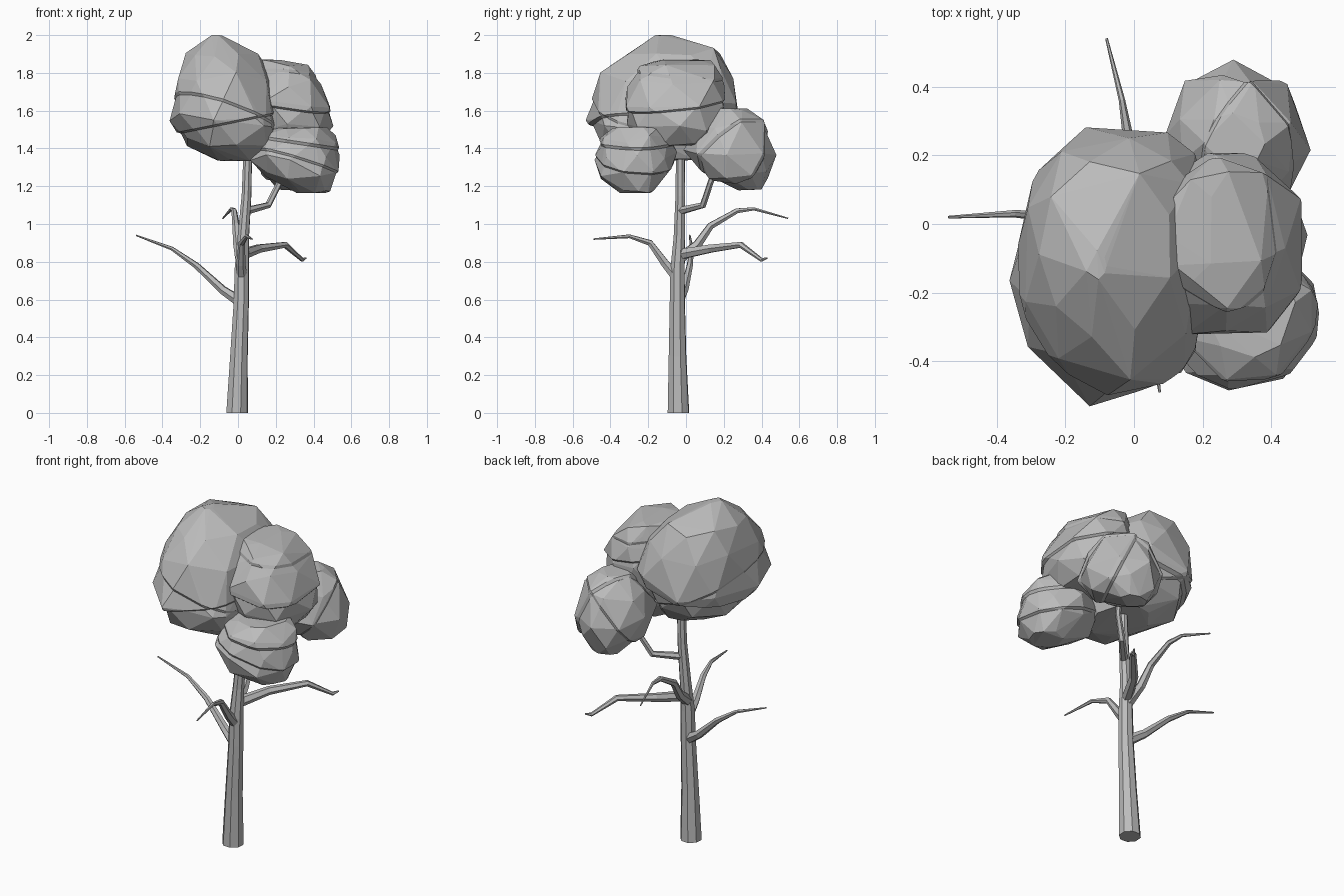
import bpy, bmesh, math, random
from mathutils import Vector

cube = bpy.data.objects.get("Cube")
if cube:
    bpy.data.objects.remove(cube, do_unlink=True)
random.seed(4)

GREY = (0.5, 0.5, 0.5, 1)
mat = bpy.data.materials.new("plain grey")
mat.use_nodes = True
mat.diffuse_color = GREY
mat.node_tree.nodes["Principled BSDF"].inputs["Base Color"].default_value = GREY


def add_mesh(name, mesh):
    mesh.materials.clear()
    mesh.materials.append(mat)
    obj = bpy.data.objects.new(name, mesh)
    bpy.context.collection.objects.link(obj)
    return obj


def limb(name, points, radii, sides_res):
    """Tapered faceted tube along a path."""
    curve = bpy.data.curves.new(name, "CURVE")
    curve.dimensions = "3D"
    curve.bevel_depth = 1
    curve.bevel_resolution = sides_res
    curve.use_fill_caps = True
    spline = curve.splines.new("POLY")
    spline.points.add(len(points) - 1)
    for p, co, r in zip(spline.points, points, radii):
        p.co = (*co, 1)
        p.radius = r
    spline.use_smooth = False
    temp = bpy.data.objects.new(name + " path", curve)
    bpy.context.collection.objects.link(temp)
    bpy.context.view_layer.update()
    deps = bpy.context.evaluated_depsgraph_get()
    mesh = bpy.data.meshes.new_from_object(temp.evaluated_get(deps))
    bpy.data.objects.remove(temp, do_unlink=True)
    for v in mesh.vertices:
        if v.co.z < 0.02:
            v.co.z = 0
    mesh.shade_flat()
    return add_mesh(name, mesh)


def ledge(bm, co, normal, depth):
    """Cut a step: the surface just below the plane is pulled inwards."""
    co, n = Vector(co), Vector(normal).normalized()
    for offset in (0, -0.014):
        bmesh.ops.bisect_plane(bm, geom=bm.verts[:] + bm.edges[:] + bm.faces[:],
                               plane_co=co + n * offset, plane_no=n)
    middle = sum((v.co for v in bm.verts), Vector()) / len(bm.verts)
    for v in bm.verts:
        d = (v.co - co).dot(n)
        if d < -0.01:
            v.co = middle + (v.co - middle) * (1 - depth * math.exp((d + 0.014) / 0.1))


def foliage(name, rows, ledges, count=8):
    """Faceted clump: hull of jittered elliptical rows (z, cx, cy, rx, ry)."""
    bm = bmesh.new()
    for i, (z, cx, cy, rx, ry) in enumerate(rows):
        inner = 0 < i < len(rows) - 1
        for k in range(count):
            a = math.tau * (k + 0.5 * (i % 2) + random.uniform(-0.15, 0.15)) / count
            s = random.uniform(1.0, 1.07)
            dz = random.uniform(-0.025, 0.025) if inner else random.uniform(-0.01, 0.003)
            bm.verts.new((cx + rx * s * math.cos(a), cy + ry * s * math.sin(a),
                          min(z + dz, 2)))
    hull = bmesh.ops.convex_hull(bm, input=bm.verts[:])
    loose = {g for g in hull["geom_interior"] + hull["geom_unused"]
             if isinstance(g, bmesh.types.BMVert)}
    bmesh.ops.delete(bm, geom=list(loose), context="VERTS")
    for co, normal, depth in ledges:
        ledge(bm, co, normal, depth)
    bmesh.ops.recalc_face_normals(bm, faces=bm.faces[:])
    mesh = bpy.data.meshes.new(name)
    bm.to_mesh(mesh)
    bm.free()
    return add_mesh(name, mesh)


# Trunk
limb("trunk",
     [(-0.005, -0.04, 0), (0.005, -0.045, 0.3), (0.018, -0.046, 0.6), (0.02, -0.045, 0.76),
      (0.028, -0.035, 0.93), (0.045, -0.03, 1.15), (0.055, -0.03, 1.48)],
     [0.06, 0.049, 0.042, 0.04, 0.032, 0.027, 0.023], 2)

# Branches
branches = {
    "right_branch": [(0.01, -0.04, 0.59), (-0.08, -0.01, 0.65), (-0.22, 0.02, 0.78),
                     (-0.35, 0.03, 0.87), (-0.54, 0.02, 0.94)],
    "back_branch": [(0.015, -0.03, 0.82), (0, 0.06, 0.89), (-0.01, 0.13, 0.99),
                    (-0.02, 0.27, 1.07), (-0.035, 0.36, 1.08), (-0.08, 0.54, 1.03)],
    "left_branch": [(0.025, -0.03, 0.84), (0.11, 0.13, 0.87), (0.25, 0.29, 0.89),
                    (0.34, 0.4, 0.81), (0.36, 0.43, 0.82)],
    "front_branch": [(0.02, -0.05, 0.72), (0.015, -0.11, 0.79), (0.02, -0.19, 0.9),
                     (0.045, -0.3, 0.935), (0.075, -0.49, 0.92)],
}
for name, pts in branches.items():
    last = len(pts) - 1
    limb(name, pts, [0.031 - 0.027 * i / last for i in range(last + 1)], 1)
limb("upper_branch", [(0.045, -0.03, 1.07), (0.16, 0.09, 1.1), (0.22, 0.13, 1.22),
                      (0.25, 0.18, 1.35)], [0.022, 0.018, 0.016, 0.014], 1)

# Foliage clumps; the main one has extra rows that fill its rear and front corners
foliage("main_foliage",
        [(2.0, -0.11, -0.12, 0.03, 0.04), (1.91, -0.08, -0.07, 0.19, 0.25),
         (1.78, -0.07, -0.1, 0.26, 0.34), (1.57, -0.07, -0.125, 0.29, 0.41),
         (1.43, -0.04, -0.12, 0.25, 0.33), (1.8, 0.07, 0.09, 0.09, 0.1),
         (1.66, 0.09, 0.12, 0.1, 0.14), (1.53, 0.09, -0.33, 0.1, 0.14),
         (1.34, 0.03, -0.08, 0.14, 0.18)],
        [((-0.1, -0.1, 1.53), (-0.2, 0, 1), 0.05),
         ((-0.1, -0.45, 1.66), (0.35, 0.2, 1), 0.03)], 9)
foliage("left_foliage",
        [(1.87, 0.17, -0.02, 0.07, 0.14), (1.82, 0.23, -0.04, 0.14, 0.2),
         (1.74, 0.26, -0.05, 0.18, 0.26), (1.63, 0.27, -0.06, 0.24, 0.28),
         (1.5, 0.28, -0.06, 0.22, 0.26), (1.42, 0.28, -0.05, 0.15, 0.2)],
        [((0.3, 0, 1.79), (0.1, 0.1, 1), 0.04), ((0.3, 0, 1.64), (0.15, -0.1, 1), 0.05)])
foliage("front_left_foliage",
        [(1.51, 0.34, -0.24, 0.13, 0.14), (1.45, 0.33, -0.26, 0.19, 0.19),
         (1.36, 0.3, -0.27, 0.24, 0.22), (1.26, 0.34, -0.27, 0.2, 0.2),
         (1.17, 0.4, -0.26, 0.09, 0.09)],
        [((0.3, -0.25, 1.44), (0.15, 0, 1), 0.06), ((0.3, -0.25, 1.34), (0.3, 0.1, 1), 0.05)])
foliage("back_left_foliage",
        [(1.61, 0.29, 0.24, 0.09, 0.08), (1.52, 0.3, 0.24, 0.17, 0.18),
         (1.38, 0.3, 0.23, 0.21, 0.24), (1.26, 0.3, 0.28, 0.18, 0.17),
         (1.18, 0.29, 0.34, 0.08, 0.06)],
        [((0.3, 0.3, 1.42), (-0.6, -0.5, 0.6), 0.05), ((0.3, 0.2, 1.4), (0.8, -0.4, 0.4), 0.05)])
